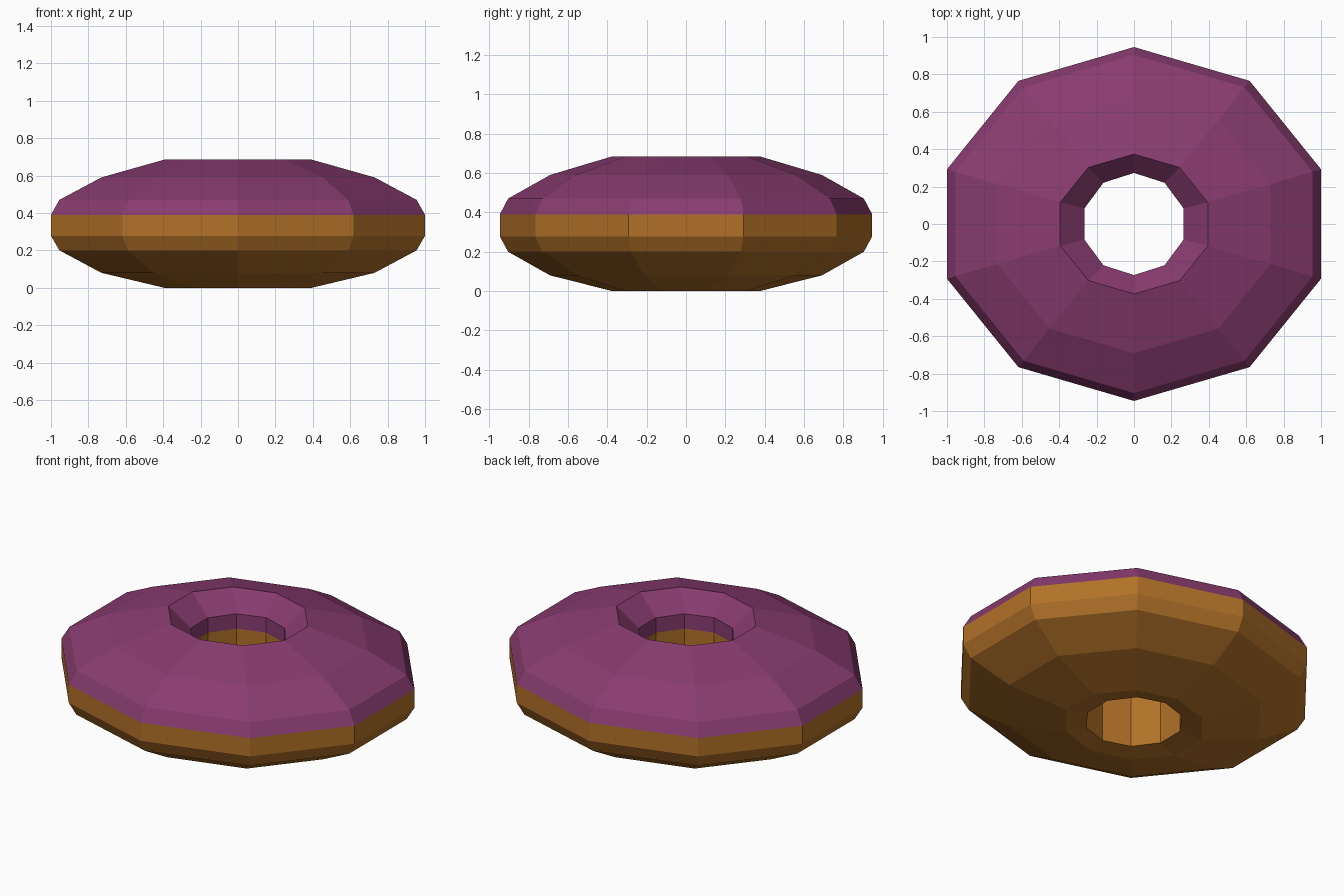
import bpy
import bmesh
from math import sin, cos, pi

cube = bpy.data.objects.get("Cube")
if cube:
    bpy.data.objects.remove(cube, do_unlink=True)


def material(name, colour):
    mat = bpy.data.materials.new(name)
    mat.use_nodes = True
    mat.diffuse_color = (*colour, 1)
    mat.node_tree.nodes["Principled BSDF"].inputs["Base Color"].default_value = (*colour, 1)
    return mat


icing = material("purple_icing", (0.25, 0.045, 0.162))
dough = material("golden_dough", (0.445, 0.165, 0.021))

SIDES = 10


def lathe(name, profile, mat):
    """Sweep (x radius, y radius, height) points around z as flat-shaded bands."""
    bm = bmesh.new()
    rings = []
    for rx, ry, z in profile:
        angles = [2 * pi * i / SIDES for i in range(SIDES)]
        rings.append([bm.verts.new((rx * sin(a), ry * cos(a), z)) for a in angles])
    for low, high in zip(rings, rings[1:]):
        for i in range(SIDES):
            j = (i + 1) % SIDES
            bm.faces.new((low[j], low[i], high[i], high[j]))
    mesh = bpy.data.meshes.new(name)
    bm.to_mesh(mesh)
    bm.free()
    mesh.materials.append(mat)
    obj = bpy.data.objects.new(name, mesh)
    bpy.context.collection.objects.link(obj)
    return obj


# Shared seams between dough and icing
hole_seam = (0.278, 0.273, 0.48)
outer_seam = (1.0515, 0.946, 0.39)

# Dough: hole wall, underside and outer belt
lathe("dough_ring", [
    hole_seam,
    (0.278, 0.273, 0.02),
    (0.415, 0.374, 0.0),
    (0.768, 0.691, 0.08),
    (1.004, 0.904, 0.20),
    (1.0515, 0.946, 0.278),
    outer_seam,
], dough)

# Icing: outer shoulder, top slope, rim and upper hole wall
lathe("icing_ring", [
    outer_seam,
    (1.004, 0.904, 0.47),
    (0.768, 0.691, 0.59),
    (0.415, 0.374, 0.685),
    (0.278, 0.273, 0.572),
    hole_seam,
], icing)
